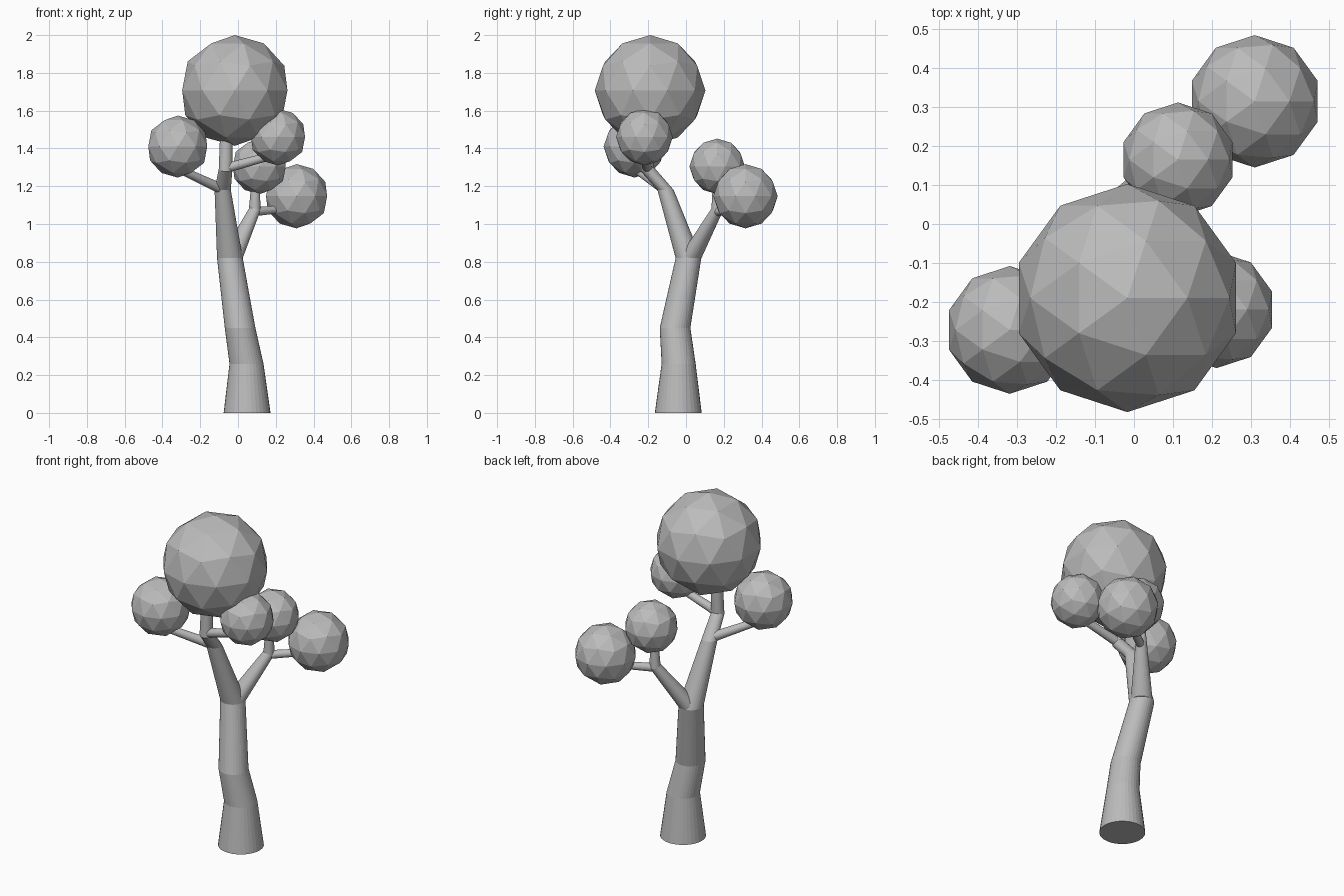
import bpy, bmesh, math
from mathutils import Vector

if "Cube" in bpy.data.objects:
    bpy.data.objects.remove(bpy.data.objects["Cube"])

grey = bpy.data.materials.new("plain grey")
grey.diffuse_color = (0.5, 0.5, 0.5, 1)
grey.use_nodes = True
grey.node_tree.nodes["Principled BSDF"].inputs["Base Color"].default_value = grey.diffuse_color
UP = Vector((0, 0, 1))


def finish(name, bm):
    bmesh.ops.recalc_face_normals(bm, faces=bm.faces)
    mesh = bpy.data.meshes.new(name)
    bm.to_mesh(mesh)
    bm.free()
    mesh.materials.append(grey)
    obj = bpy.data.objects.new(name, mesh)
    bpy.context.collection.objects.link(obj)
    return obj


def limb(name, stations, level=(), sides=32):
    """Tapered tube through (x, y, z, radius) stations; 'level' rings stay horizontal."""
    bm = bmesh.new()
    pts = [Vector(s[:3]) for s in stations]
    rings = []
    for i, (p, s) in enumerate(zip(pts, stations)):
        d = Vector()
        if i > 0:
            d += (p - pts[i - 1]).normalized()
        if i < len(pts) - 1:
            d += (pts[i + 1] - p).normalized()
        turn = UP.rotation_difference(UP if i in level else d.normalized())
        ring = []
        for k in range(sides):
            a = 2 * math.pi * k / sides
            ring.append(bm.verts.new(p + turn @ Vector((math.cos(a), math.sin(a), 0)) * s[3]))
        rings.append(ring)
    for a, b in zip(rings, rings[1:]):
        for k in range(sides):
            j = (k + 1) % sides
            bm.faces.new((a[k], a[j], b[j], b[k]))
    bm.faces.new(rings[0])
    bm.faces.new(rings[-1])
    return finish(name, bm)


def foliage(name, centre, radius):
    bm = bmesh.new()
    bmesh.ops.create_icosphere(bm, subdivisions=2, radius=radius)
    obj = finish(name, bm)
    obj.location = centre
    return obj


# Trunk and its leaning top
limb("trunk", [(0.048, -0.041, 0, 0.124), (0.045, -0.039, 0.26, 0.09),
               (0.011, -0.058, 0.45, 0.081), (-0.043, 0.013, 0.82, 0.068),
               (-0.081, -0.108, 1.18, 0.043)], level=range(5))
limb("trunk_top", [(-0.081, -0.108, 1.18, 0.043), (-0.066, -0.205, 1.29, 0.036),
                   (-0.06, -0.2, 1.52, 0.033)], level=(0,))

# Branches
limb("back_branch", [(-0.035, 0.022, 0.82, 0.06), (0.088, 0.165, 1.075, 0.031),
                     (0.095, 0.165, 1.24, 0.022)], level=(0,))
limb("back_twig", [(0.085, 0.16, 1.065, 0.024), (0.29, 0.30, 1.085, 0.019)])
limb("left_branch", [(-0.075, -0.108, 1.18, 0.028), (-0.30, -0.26, 1.285, 0.021)])
limb("right_branch", [(-0.066, -0.205, 1.295, 0.026), (0.19, -0.22, 1.365, 0.021)])

# Foliage balls
foliage("top_foliage", (-0.017, -0.19, 1.707), 0.293)
foliage("left_foliage", (-0.319, -0.272, 1.41), 0.164)
foliage("right_foliage", (0.212, -0.22, 1.46), 0.15)
foliage("back_foliage", (0.113, 0.165, 1.305), 0.147)
foliage("back_right_foliage", (0.31, 0.315, 1.147), 0.17)
